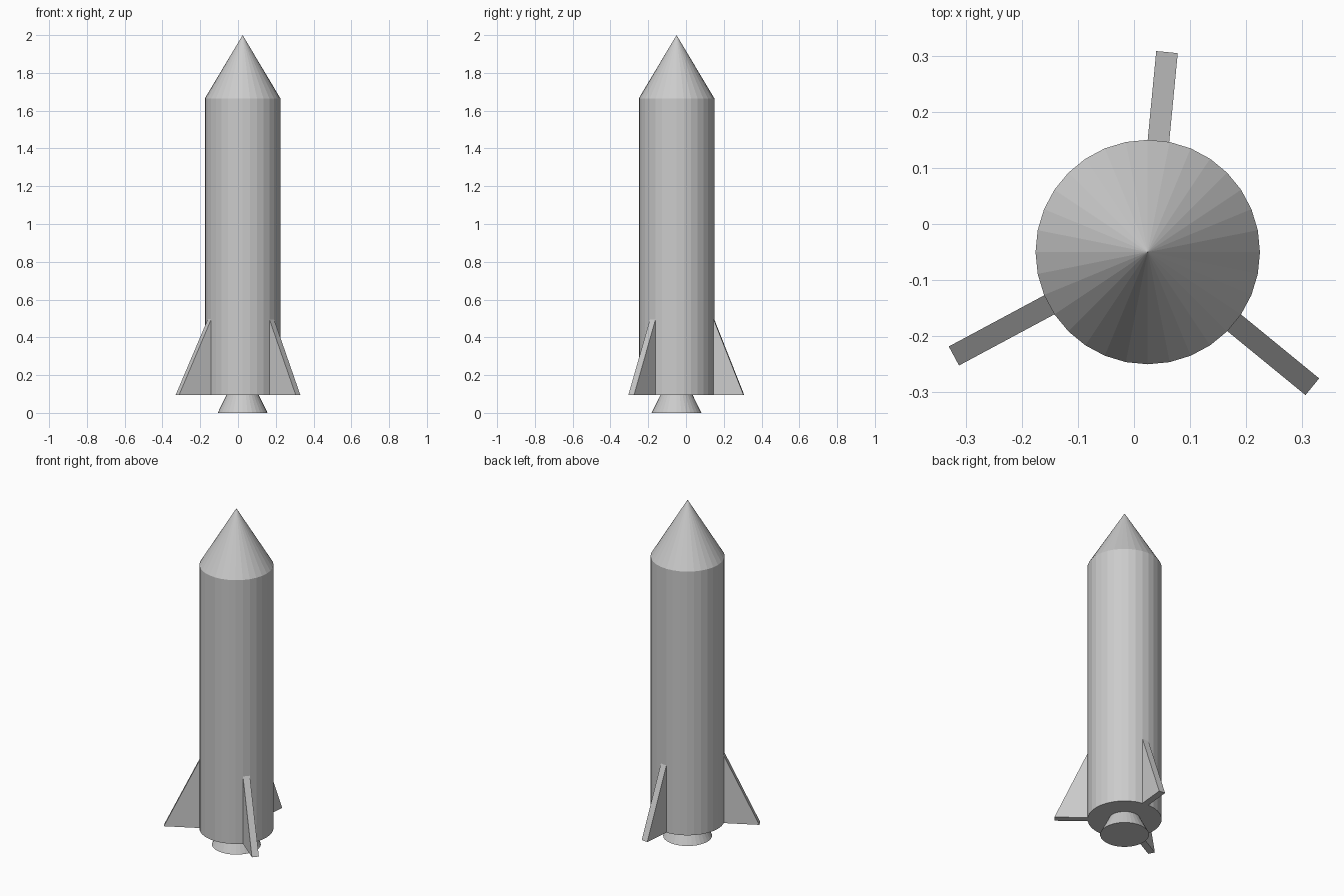
import bpy, bmesh
from math import radians
from mathutils import Matrix, Vector

if "Cube" in bpy.data.objects:
    bpy.data.objects.remove(bpy.data.objects["Cube"])

CX, CY = 0.0245, -0.05      # rocket axis
SIDES = 32
BASE, SHOULDER, TIP = 0.095, 1.665, 2.0


def add_object(name, bm):
    bmesh.ops.recalc_face_normals(bm, faces=bm.faces)
    mesh = bpy.data.meshes.new(name)
    bm.to_mesh(mesh)
    bm.free()
    obj = bpy.data.objects.new(name, mesh)
    obj.location = (CX, CY, 0)
    bpy.context.collection.objects.link(obj)
    return obj


def frustum(name, r_low, r_high, z_low, z_high):
    bm = bmesh.new()
    bmesh.ops.create_cone(bm, cap_ends=True, segments=SIDES,
                          radius1=r_low, radius2=r_high, depth=z_high - z_low,
                          matrix=Matrix.Translation((0, 0, (z_low + z_high) / 2)))
    return add_object(name, bm)


def fin(name, angle, reach, inner=0.197, top=0.5, thick=0.0385):
    # Triangular plate pointing outwards from the axis
    bm = bmesh.new()
    profile = [(inner, BASE), (reach, BASE), (inner, top)]
    face = bm.faces.new([bm.verts.new((r, -thick / 2, z)) for r, z in profile])
    ext = bmesh.ops.extrude_face_region(bm, geom=[face], use_keep_orig=True)
    moved = [g for g in ext["geom"] if isinstance(g, bmesh.types.BMVert)]
    bmesh.ops.translate(bm, verts=moved, vec=Vector((0, thick, 0)))
    obj = add_object(name, bm)
    obj.rotation_euler.z = radians(angle)
    return obj


# Fuselage, nose and engine bell
frustum("body", 0.2, 0.2, BASE, SHOULDER)
frustum("nose_cone", 0.2, 0.0, SHOULDER, TIP)
frustum("nozzle", 0.132, 0.085, 0.0, BASE)

# Three fins, slightly uneven in spacing and reach
for name, angle, reach in [("fin_back", 84.5, 0.358),
                           ("fin_right", -39.3, 0.379),
                           ("fin_left", 208.2, 0.392)]:
    fin(name, angle, reach)
